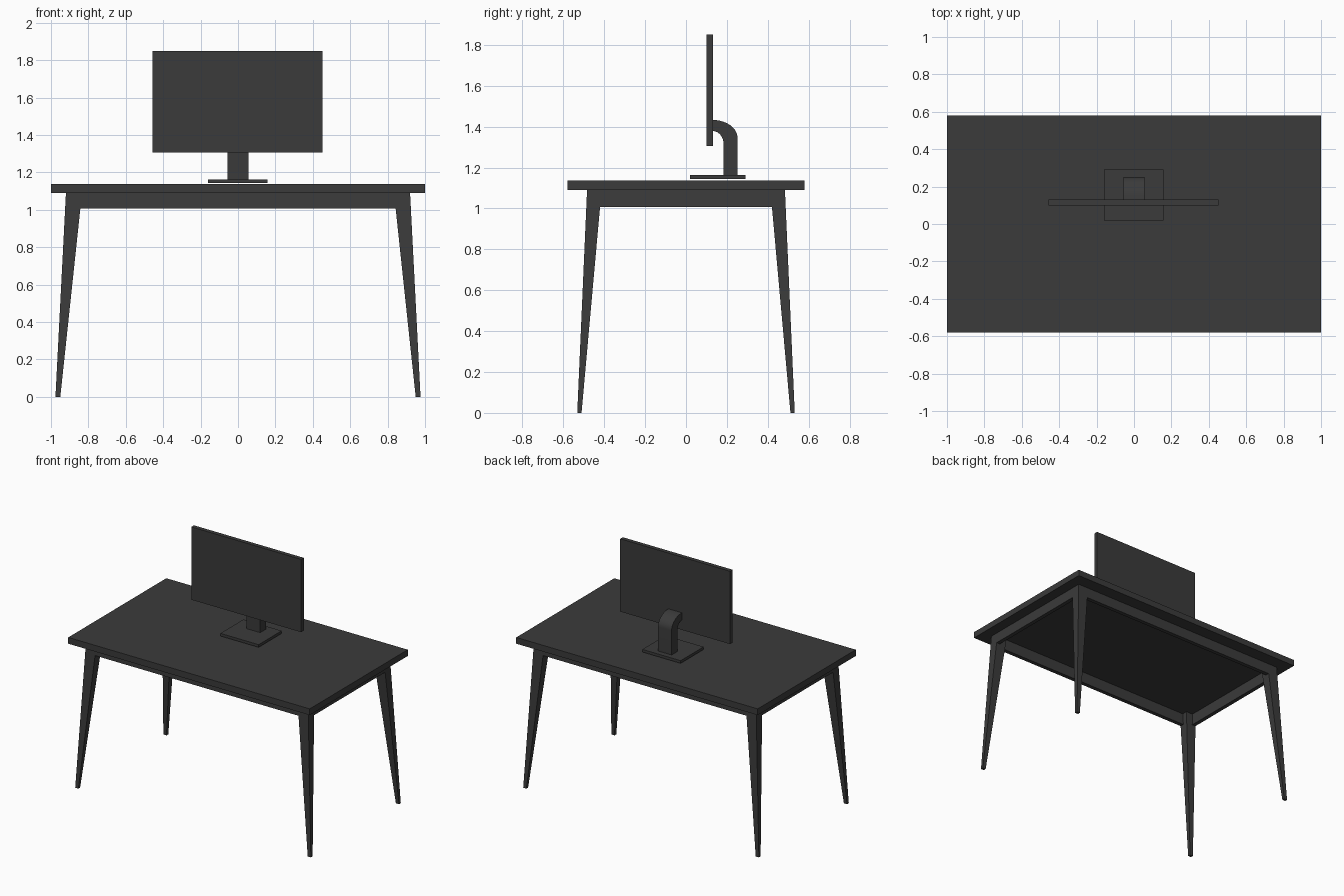
import bpy, bmesh, math

if "Cube" in bpy.data.objects:
    bpy.data.objects.remove(bpy.data.objects["Cube"])

mat = bpy.data.materials.new("charcoal")
mat.diffuse_color = (0.043, 0.043, 0.043, 1)
mat.use_nodes = True
mat.node_tree.nodes["Principled BSDF"].inputs["Base Color"].default_value = mat.diffuse_color


def finish(name, bm):
    bmesh.ops.recalc_face_normals(bm, faces=bm.faces)
    me = bpy.data.meshes.new(name)
    bm.to_mesh(me)
    bm.free()
    me.materials.append(mat)
    ob = bpy.data.objects.new(name, me)
    bpy.context.collection.objects.link(ob)
    return ob


def rect(x0, x1, y0, y1, z):
    return [(x0, y0, z), (x1, y0, z), (x1, y1, z), (x0, y1, z)]


def loft(name, rings, caps=True):
    """Skin equal-sized rings; without caps the last ring joins the first."""
    bm = bmesh.new()
    vs = [[bm.verts.new(p) for p in r] for r in rings]
    n = len(rings[0])
    pairs = list(zip(vs, vs[1:])) if caps else list(zip(vs, vs[1:] + vs[:1]))
    for a, b in pairs:
        for i in range(n):
            j = (i + 1) % n
            bm.faces.new((a[i], a[j], b[j], b[i]))
    if caps:
        bm.faces.new(vs[0])
        bm.faces.new(vs[-1])
    return finish(name, bm)


def box(name, x0, x1, y0, y1, z0, z1):
    return loft(name, [rect(x0, x1, y0, y1, z0), rect(x0, x1, y0, y1, z1)])


TOP_Z, APRON_Z = 1.09, 1.008

# Table top
box("table_top", -1, 1, -0.58, 0.58, TOP_Z, 1.137)

# Tapered splayed legs
for sx, nx in ((-1, "left"), (1, "right")):
    for sy, ny in ((-1, "front"), (1, "back")):
        loft(f"{ny}_{nx}_leg", [
            rect(sx * 0.95, sx * 0.976, sy * 0.511, sy * 0.532, 0),
            rect(sx * 0.834, sx * 0.92, sy * 0.413, sy * 0.484, TOP_Z)])

# Apron: hollow frame flush with the outer leg faces
t = 0.03
frame = []
for x, y, z in ((0.92, 0.484, TOP_Z), (0.924, 0.4876, APRON_Z),
                (0.924 - t, 0.4876 - t, APRON_Z), (0.92 - t, 0.484 - t, TOP_Z)):
    frame.append(rect(-x, x, -y, y, z))
loft("apron", frame, caps=False)

# Monitor screen and base plate
box("monitor_screen", -0.457, 0.453, 0.1, 0.131, 1.305, 1.85)
box("monitor_base", -0.16, 0.157, 0.02, 0.292, 1.143, 1.163)

# Curved monitor neck: swept strip between an outer and an inner elliptical arc
rings = []


def neck_ring(inner, outer):
    rings.append([(x, y, z) for x, (y, z) in
                  ((-0.057, inner), (0.055, inner), (0.055, outer), (-0.057, outer))])


neck_ring((0.184, 1.16), (0.252, 1.16))
for i in range(11):
    a = math.pi / 2 * i / 10
    c, s = math.cos(a), math.sin(a)
    neck_ring((0.13 + 0.054 * c, 1.315 + 0.064 * s),
              (0.13 + 0.122 * c, 1.345 + 0.088 * s))
neck = loft("monitor_neck", rings)
bpy.context.view_layer.objects.active = neck
neck.select_set(True)
bpy.ops.object.shade_smooth_by_angle(angle=math.radians(30))
